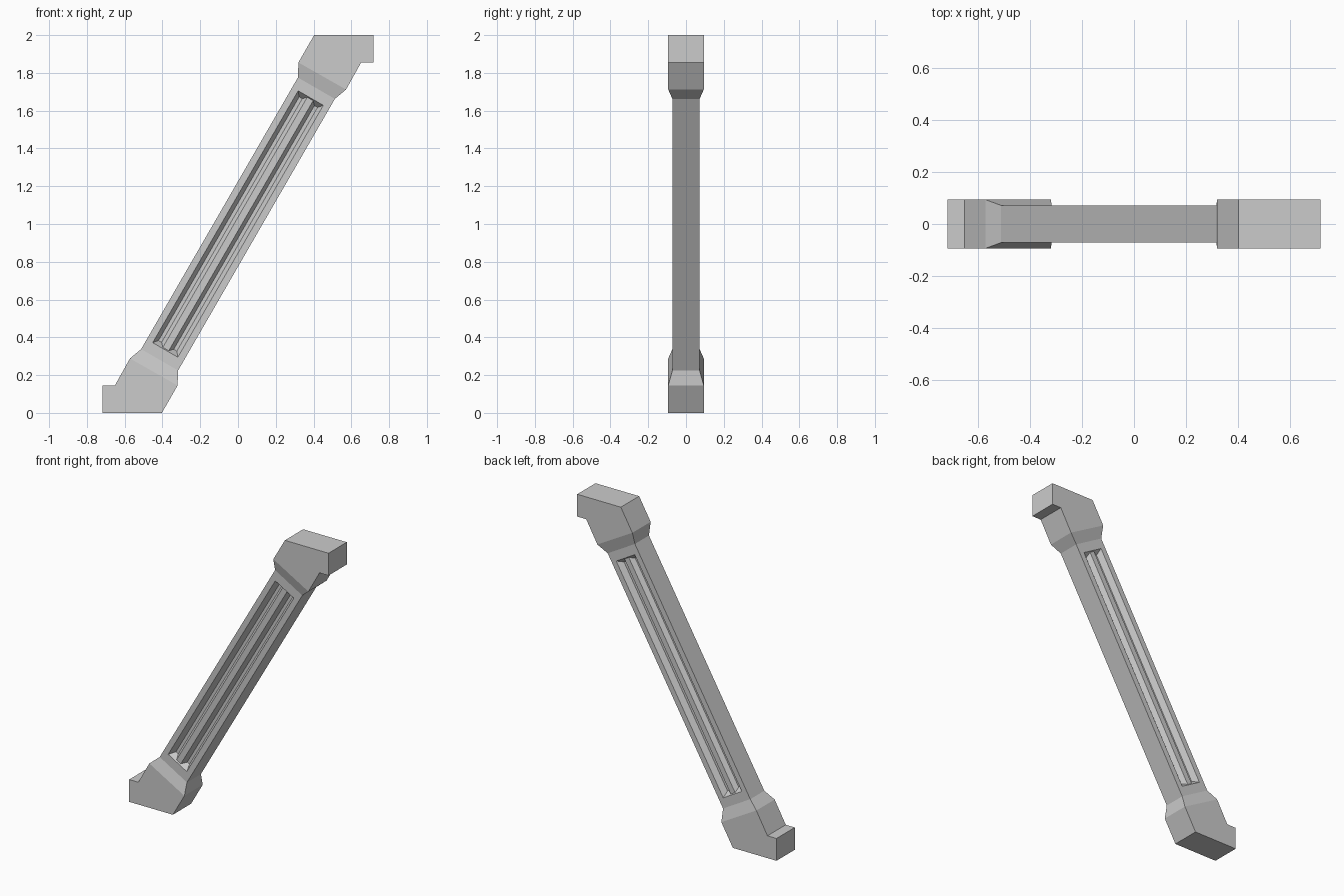
import bpy, bmesh, math

if "Cube" in bpy.data.objects:
    bpy.data.objects.remove(bpy.data.objects["Cube"])

S, C = math.sin(math.radians(60)), 0.5
THICK, THIN = 0.094, 0.072      # half depth of end blocks and of shaft
HALF_W, SHAFT_T = 0.113, 0.83   # shaft half width and half length


def local(u, t):
    """Shaft coordinates (across, along) to world x, z."""
    return (u * S + t * C, 1 - u * C + t * S)


def make_object(name, bm):
    bmesh.ops.recalc_face_normals(bm, faces=bm.faces)
    me = bpy.data.meshes.new(name)
    bm.to_mesh(me)
    bm.free()
    ob = bpy.data.objects.new(name, me)
    bpy.context.collection.objects.link(ob)
    return ob


# Diagonal brace: two end blocks (point mirrored) lofted into a thin shaft
FOOT = [(-0.32, 0.145), (-0.403, 0), (-0.717, 0), (-0.717, 0.145),
        (-0.652, 0.145), (-0.572, 0.288)]
NECK = [local(HALF_W, -SHAFT_T), local(-HALF_W, -SHAFT_T)]
bm = bmesh.new()
rings = []
for flip in (False, True):
    def verts(pts, y):
        return [bm.verts.new((-x, y, 2 - z) if flip else (x, y, z)) for x, z in pts]
    f, b = verts(FOOT, -THICK), verts(FOOT, THICK)
    nf, nb = verts(NECK, -THIN), verts(NECK, THIN)
    bm.faces.new(f)
    bm.faces.new(b)
    for i in range(len(f) - 1):
        bm.faces.new((f[i], f[i + 1], b[i + 1], b[i]))
    outer = [f[0], f[-1], b[-1], b[0]]
    inner = [nf[0], nf[1], nb[1], nb[0]]
    for i in range(4):
        j = (i + 1) % 4
        bm.faces.new((outer[i], outer[j], inner[j], inner[i]))
    rings.append(inner)
low, top = rings
top = [top[i] for i in (1, 0, 3, 2)]
for i in range(4):
    j = (i + 1) % 4
    bm.faces.new((low[i], low[j], top[j], top[i]))
brace = make_object("diagonal_brace", bm)

# Twin-groove recess on both faces: profile of (across, depth), sloped ends
half = [(0.018, 0.008), (0.037, 0.036), (0.056, 0.036), (0.077, 0), (0.0887, -0.02)]
profile = [(-u, d) for u, d in reversed(half)] + half
bm = bmesh.new()
for side in (-1, 1):
    ends = []
    for e in (-1, 1):
        ring = []
        for u, d in profile:
            x, z = local(u, e * (0.77 - 0.7 * d))
            ring.append(bm.verts.new((x, side * (THIN - d), z)))
        bm.faces.new(ring)
        ends.append(ring)
    n = len(profile)
    for i in range(n):
        j = (i + 1) % n
        bm.faces.new((ends[0][i], ends[0][j], ends[1][j], ends[1][i]))
cutter = make_object("groove_cutter", bm)
cutter.hide_render = True
cutter.hide_viewport = True

mod = brace.modifiers.new("grooves", 'BOOLEAN')
mod.operation = 'DIFFERENCE'
mod.solver = 'EXACT'
mod.object = cutter
